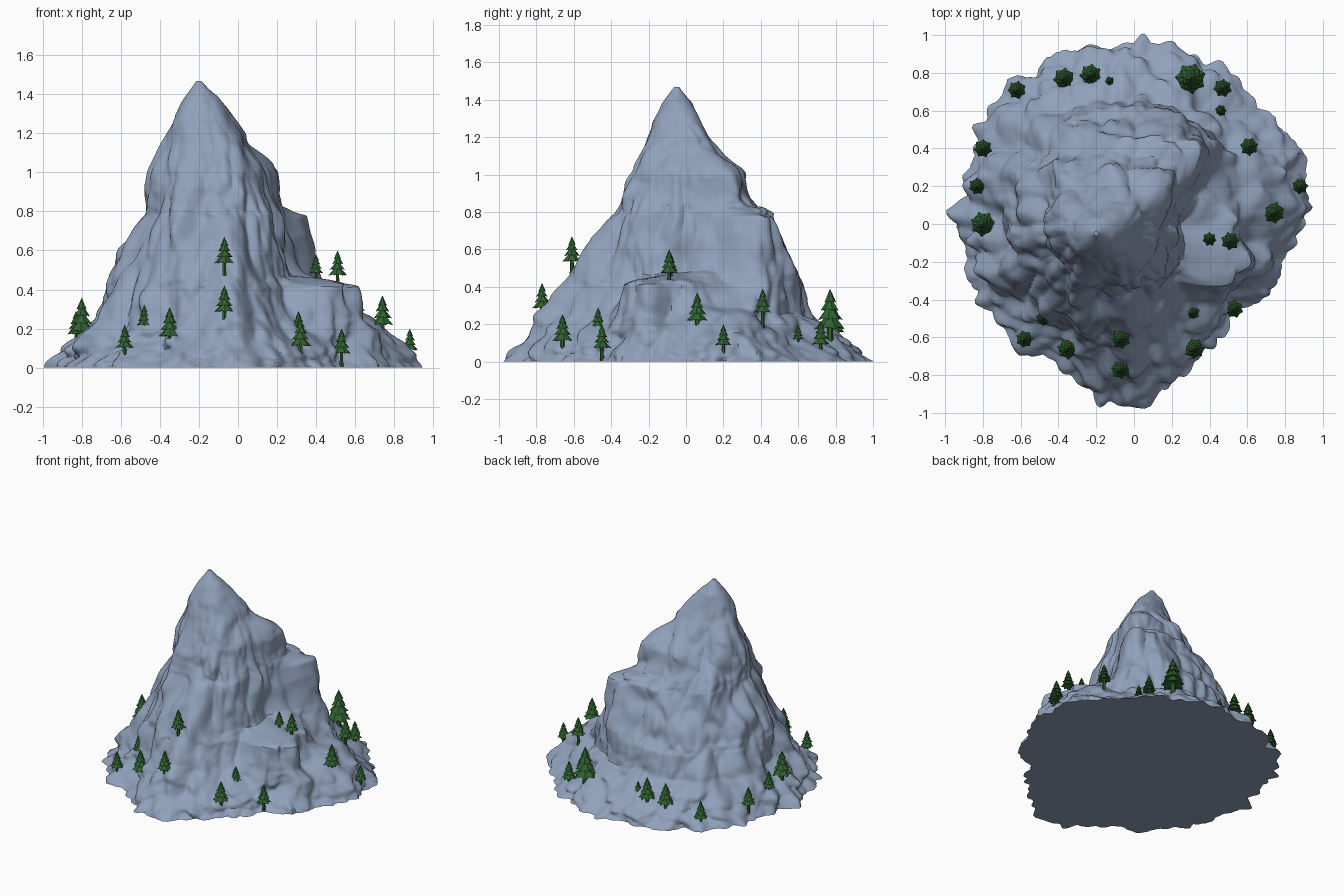
import bpy, bmesh, math, random
from mathutils import Vector, noise
from mathutils.bvhtree import BVHTree

if "Cube" in bpy.data.objects:
    bpy.data.objects.remove(bpy.data.objects["Cube"])

random.seed(4)


def material(name, col):
    m = bpy.data.materials.new(name)
    m.diffuse_color = (*col, 1)
    m.use_nodes = True
    m.node_tree.nodes["Principled BSDF"].inputs["Base Color"].default_value = m.diffuse_color
    return m


rock_mat = material("slate blue rock", (0.28, 0.355, 0.495))
leaf_mat = material("pine green", (0.03, 0.125, 0.03))


def finish(bm, name, mat):
    bmesh.ops.recalc_face_normals(bm, faces=bm.faces)
    me = bpy.data.meshes.new(name)
    bm.to_mesh(me)
    me.materials.append(mat)
    ob = bpy.data.objects.new(name, me)
    bpy.context.collection.objects.link(ob)
    return ob


# Mountain: contour radii every 22.5 degrees from +x, one row per height
LEVELS = [0, .1, .25, .41, .47, .78, .83, 1.0, 1.2, 1.38, 1.47]
RADII = [
    [.90, 1.0, .95, .99, .97, 1.0, .99, .92, .94, .93, .91, .89, .99, .82, .76, .82],
    [.84, .90, .80, .86, .87, .87, .88, .87, .85, .83, .78, .79, .90, .73, .67, .77],
    [.67, .75, .69, .66, .67, .70, .73, .73, .67, .71, .64, .66, .77, .57, .53, .72],
    [.64, .50, .66, .65, .65, .65, .66, .65, .60, .62, .57, .58, .66, .50, .46, .70],
    [.36, .44, .65, .64, .63, .60, .61, .60, .58, .59, .54, .53, .62, .46, .40, .38],
    [.34, .38, .62, .52, .46, .41, .42, .40, .38, .38, .38, .36, .38, .38, .36, .34],
    [.33, .36, .45, .42, .40, .37, .38, .37, .36, .37, .36, .34, .35, .36, .34, .33],
    [.31, .36, .40, .37, .31, .27, .28, .29, .30, .31, .31, .29, .28, .30, .30, .30],
    [.20, .23, .22, .18, .16, .15, .17, .19, .20, .20, .20, .18, .17, .18, .18, .18]]
RADII += [[.085] * 16, [.012] * 16]
SIDES, STEPS = 340, 15


def around(row, a):
    """Smooth periodic interpolation of a contour row at angle a."""
    f = a / (2 * math.pi) * 16
    i = int(f)
    t = f - i
    p0, p1, p2, p3 = (row[(i + k) % 16] for k in (-1, 0, 1, 2))
    return p1 + .5 * t * (p2 - p0 + t * (2*p0 - 5*p1 + 4*p2 - p3 + t * (3*(p1 - p2) + p3 - p0)))


def rock_point(a, z, r):
    cx, cy = -.2 * z / 1.47, -.05 * z / 1.47
    c, s = math.cos(a), math.sin(a)
    p = Vector((cx + r * c, cy + r * s, z))
    fade = min(1, r / .35)
    q = p + noise.noise_vector(p * 4) * .05
    # long vertical buttresses with sharp creases, finer flutes, rounded lumps at the foot
    big = noise.voronoi(Vector((q.x * 5, q.y * 5, q.z * 1.1)))[0][0]
    fine = noise.voronoi(Vector((q.x * 10, q.y * 10, q.z * 2.5)))[0][0]
    lump = noise.voronoi(q * 11)[0][0]
    foot = max(0, 1 - z / .25)
    d = .11 * (.46 - big) + .055 * (.46 - fine) + .07 * foot * (.46 - lump)
    d += .02 * noise.fractal(q * 6, 1, 2, 3)
    r += d * fade
    lift = .025 * noise.noise(p * 6) * min(1, z / .15) * fade
    return cx + r * c, cy + r * s, z + lift


bm = bmesh.new()
rings = []
for k in range(len(LEVELS) - 1):
    for j in range(STEPS if k < len(LEVELS) - 2 else STEPS + 1):
        t = j / STEPS
        z = LEVELS[k] * (1 - t) + LEVELS[k + 1] * t
        ring = []
        for n in range(SIDES):
            a = 2 * math.pi * n / SIDES
            r = around(RADII[k], a) * (1 - t) + around(RADII[k + 1], a) * t
            ring.append(bm.verts.new(rock_point(a, z, r)))
        rings.append(ring)
for lo, hi in zip(rings, rings[1:]):
    for n in range(SIDES):
        m = (n + 1) % SIDES
        bm.faces.new((lo[n], lo[m], hi[m], hi[n]))
bm.faces.new(rings[-1])
bmesh.ops.smooth_vert(bm, verts=[v for r in rings[1:] for v in r], factor=.5,
                      use_axis_x=True, use_axis_y=True, use_axis_z=True)
bm.faces.new(rings[0][::-1])
mountain = finish(bm, "mountain", rock_mat)
ground = BVHTree.FromBMesh(bm)
bpy.context.view_layer.objects.active = mountain
mountain.select_set(True)
bpy.ops.object.shade_smooth_by_angle(angle=math.radians(40))


# Pine trees: x, y, foot height, total height
TREES = [
    (-.62, .71, .03, .16), (-.37, .77, .08, .19), (-.23, .79, .08, .19), (-.13, .755, .09, .09),
    (.30, .77, .12, .27), (.47, .72, .04, .16), (.46, .60, .07, .10), (.61, .41, .23, .16),
    (.88, .20, .06, .14), (.74, .06, .12, .19), (.82, .11, .06, .03), (.40, -.08, .46, .12),
    (.51, -.09, .44, .16), (.53, -.45, .04, .16), (.31, -.47, .10, .13), (.32, -.66, .05, .18),
    (-.07, -.61, .50, .17), (-.07, -.77, .23, .17), (-.35, -.66, .06, .19), (-.48, -.50, .13, .13),
    (-.58, -.61, .07, .15), (-.80, 0, .10, .22), (-.83, .20, .08, .15), (-.80, .40, .08, .16)]
# tiers: rim height, tip height, radius, as shares of the tree height
TIERS = [(.20, .55, .31), (.38, .70, .255), (.56, .86, .19), (.72, 1.0, .125)]


def pine(x, y, z, h):
    bm = bmesh.new()
    hit = ground.ray_cast(Vector((x, y, 3)), Vector((0, 0, -1)))[0]
    land = hit.z if hit else 0
    z = max(z, min(land - .01, z + .06))
    foot = max(.002, min(z, land) - .015)
    top = z + .4 * h
    bmesh.ops.create_cone(bm, cap_ends=True, segments=6, radius1=.07 * h, radius2=.05 * h,
                          depth=top - foot)
    bmesh.ops.translate(bm, verts=bm.verts, vec=(x, y, (top + foot) / 2))
    turn = random.random() * 6
    for rim, tip, rad in TIERS:
        turn += .4
        peak = bm.verts.new((x, y, z + tip * h))
        under = bm.verts.new((x, y, z + (rim + .07) * h))
        edge = []
        for i in range(14):
            a = turn + math.pi * i / 7
            r = rad * h * (1 if i % 2 else .76)
            up = 0 if i % 2 else .04
            edge.append(bm.verts.new((x + r * math.cos(a), y + r * math.sin(a), z + (rim + up) * h)))
        for i in range(14):
            e, f = edge[i], edge[(i + 1) % 14]
            bm.faces.new((e, f, peak))
            bm.faces.new((f, e, under))
    finish(bm, "pine_tree", leaf_mat)


for tree in TREES:
    pine(*tree)
